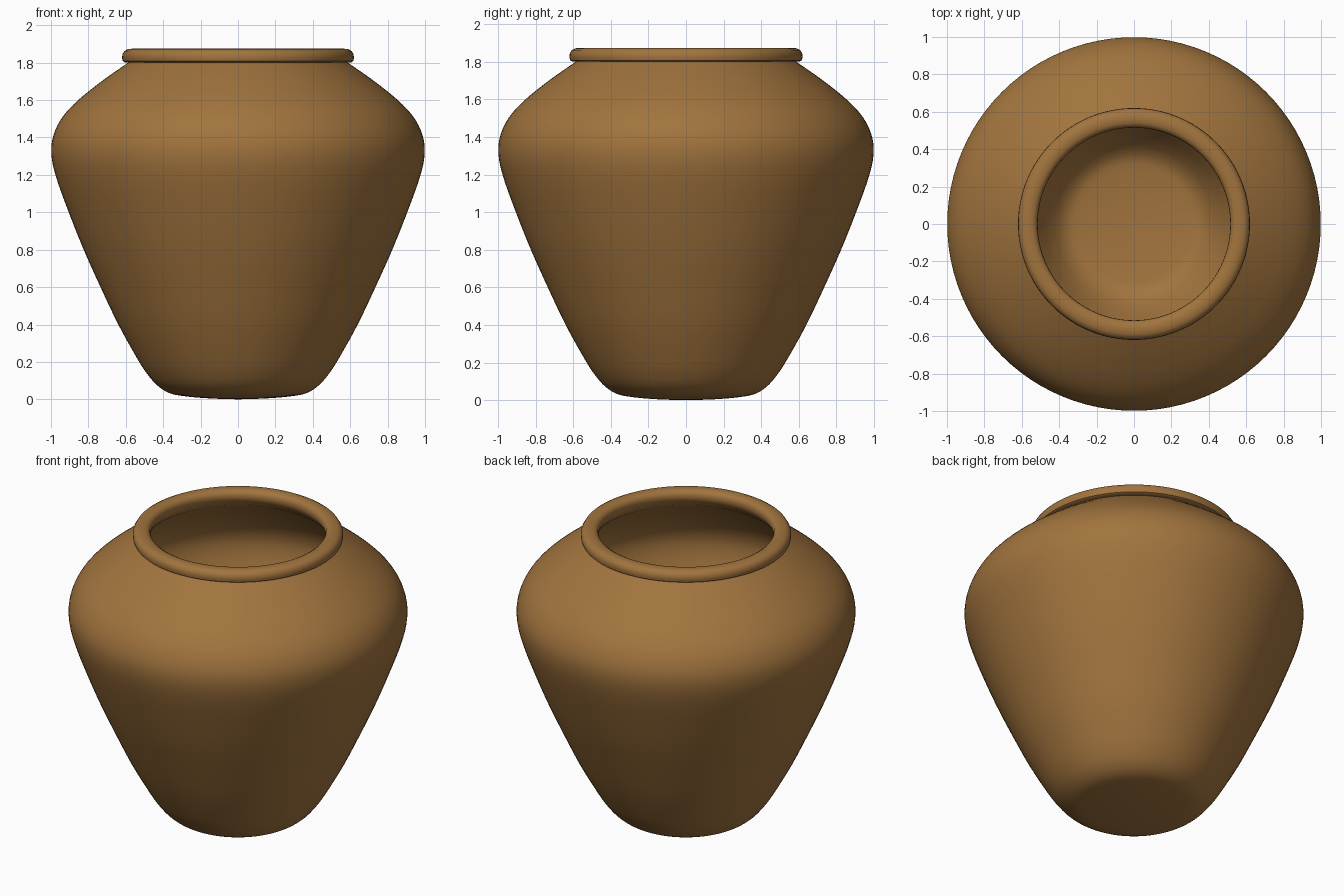
import bpy, bmesh, math
from mathutils import Vector

if "Cube" in bpy.data.objects:
    bpy.data.objects.remove(bpy.data.objects["Cube"])

SEGMENTS = 96
WALL = 0.05


def smooth(points, steps=5):
    """Catmull-Rom curve through the given (radius, height) points."""
    p = [Vector(q) for q in points]
    p = [2 * p[0] - p[1]] + p + [2 * p[-1] - p[-2]]
    out = []
    for i in range(1, len(p) - 2):
        a, b, c, d = p[i - 1:i + 3]
        for s in range(steps):
            t = s / steps
            out.append(0.5 * (2 * b + (c - a) * t + (2 * a - 5 * b + 4 * c - d) * t * t
                              + (3 * b - a - 3 * c + d) * t ** 3))
    out.append(p[-2])
    return out


def inset(points, amount):
    """Offset the outer profile inwards for the inner wall."""
    out = []
    for i, q in enumerate(points):
        tangent = (points[min(i + 1, len(points) - 1)] - points[max(i - 1, 0)]).normalized()
        r = q + Vector((-tangent.y, tangent.x)) * amount
        out.append(Vector((max(r.x, 0.0), r.y)))
    out[0].x = 0.0
    return out


def lathe(name, profile, material):
    bm = bmesh.new()
    rings = []
    for q in profile:
        if q.x < 1e-4:
            rings.append([bm.verts.new((0, 0, q.y))])
        else:
            rings.append([bm.verts.new((q.x * math.cos(a), q.x * math.sin(a), q.y))
                          for a in (2 * math.pi * k / SEGMENTS for k in range(SEGMENTS))])
    for lo, hi in zip(rings, rings[1:]):
        for k in range(SEGMENTS):
            n = (k + 1) % SEGMENTS
            if len(lo) == 1:
                bm.faces.new((lo[0], hi[n], hi[k]))
            elif len(hi) == 1:
                bm.faces.new((lo[k], lo[n], hi[0]))
            else:
                bm.faces.new((lo[k], lo[n], hi[n], hi[k]))
    bmesh.ops.recalc_face_normals(bm, faces=bm.faces)
    mesh = bpy.data.meshes.new(name)
    bm.to_mesh(mesh)
    bm.free()
    mesh.materials.append(material)
    obj = bpy.data.objects.new(name, mesh)
    bpy.context.collection.objects.link(obj)
    bpy.context.view_layer.objects.active = obj
    obj.select_set(True)
    bpy.ops.object.shade_smooth_by_angle(angle=math.radians(40))
    return obj


clay = bpy.data.materials.new("brown clay")
clay.diffuse_color = (0.36, 0.175, 0.048, 1)
clay.use_nodes = True
clay.node_tree.nodes["Principled BSDF"].inputs["Base Color"].default_value = clay.diffuse_color

# Outer wall: rounded foot, flared body, broad shoulder
outer = smooth([(0, 0), (0.15, 0.005), (0.28, 0.016), (0.365, 0.033), (0.43, 0.073),
                (0.485, 0.135), (0.54, 0.22), (0.64, 0.4), (0.735, 0.6), (0.825, 0.8),
                (0.905, 1.0), (0.97, 1.18), (0.997, 1.3), (0.99, 1.4), (0.945, 1.5),
                (0.86, 1.595), (0.73, 1.7), (0.585, 1.802)])

# Rolled rim that overhangs the neck
rim = [Vector(q) for q in [(0.605, 1.802), (0.616, 1.808), (0.62, 1.825), (0.618, 1.845),
                           (0.608, 1.862), (0.59, 1.872), (0.565, 1.875), (0.54, 1.872),
                           (0.523, 1.862), (0.516, 1.845), (0.515, 1.825), (0.522, 1.805)]]

# Inner wall runs from the rim back down to the floor
inner = inset(outer, WALL)[::-1]

lathe("pot", outer + rim + inner, clay)
